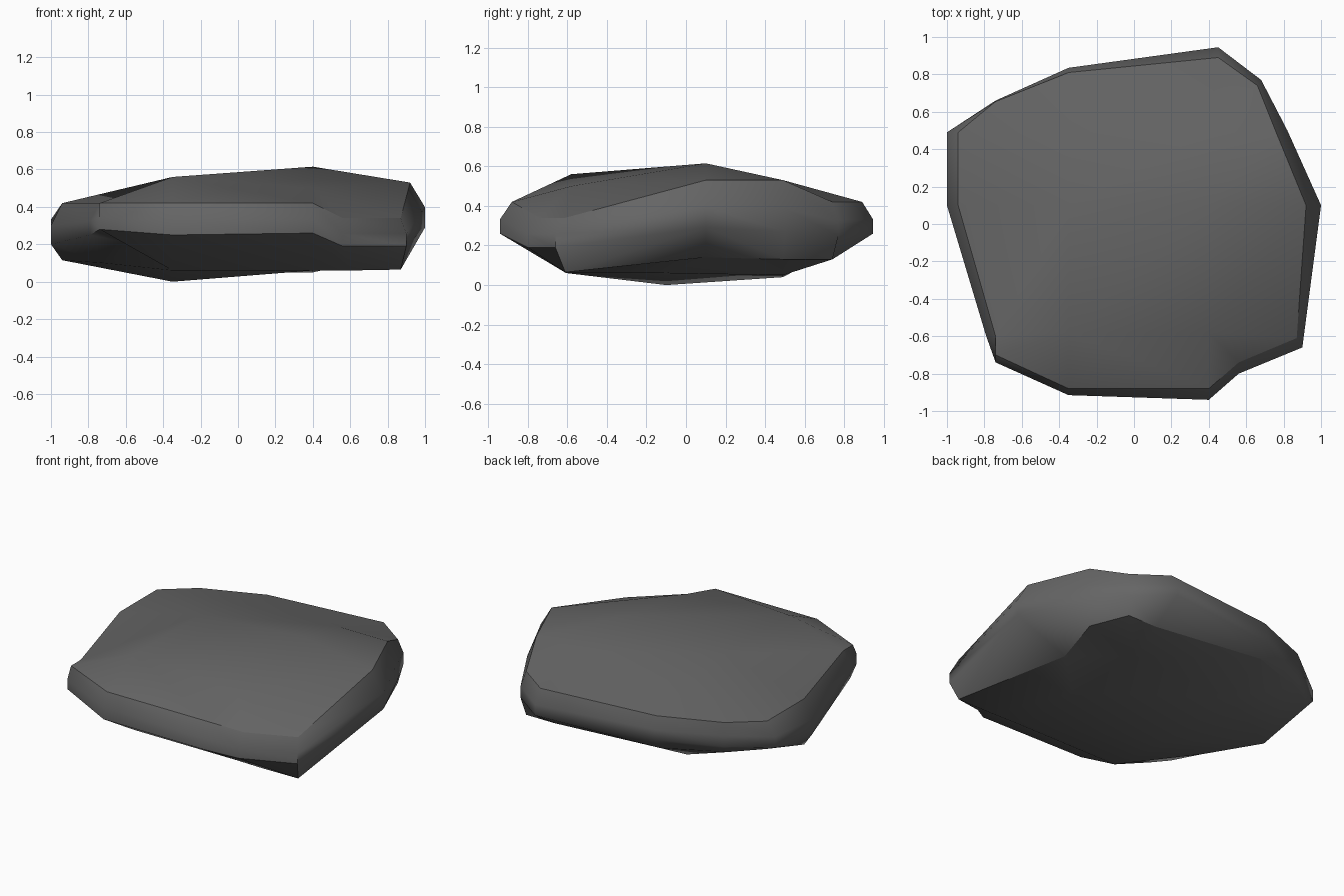
import bpy
import bmesh
from mathutils import Vector
from mathutils.geometry import delaunay_2d_cdt

cube = bpy.data.objects.get("Cube")
if cube:
    bpy.data.objects.remove(cube, do_unlink=True)

# Stone colour
stone = bpy.data.materials.new("dark grey stone")
stone.use_nodes = True
colour = (0.13, 0.13, 0.13, 1)
stone.diffuse_color = colour
shader = next(n for n in stone.node_tree.nodes if n.type == 'BSDF_PRINCIPLED')
shader.inputs["Base Color"].default_value = colour
shader.inputs["Roughness"].default_value = 0.9

# Outline of the upper face, counted clockwise from the back right
top_outline = [
    (-.94, .49, .42), (-.74, .655, .42), (-.35, .81, .42), (.45, .89, .42),
    (.66, .74, .42), (.76, .49, .53), (.92, .1, .53), (.87, -.61, .34),
    (.56, -.74, .34), (.4, -.88, .42), (-.35, -.88, .42), (-.74, -.7, .42),
    (-.74, -.6, .42), (-.94, .1, .42),
]
# Widest outline, at the lower edge of the side wall
wall_outline = [
    (-1, .49, .26), (-.74, .66, .26), (-.35, .835, .27), (.45, .945, .26),
    (.68, .77, .25), (.82, .5, .27), (1, .1, .29), (.9, -.66, .19),
    (.56, -.8, .19), (.4, -.94, .26), (-.35, -.915, .25), (-.74, -.74, .28),
    (-.79, -.6, .25), (-1, .1, .2),
]
# Outline of the underside
bottom_outline = [
    (-.94, .49, .235), (-.74, .62, .21), (-.35, .77, .19), (.45, .74, .13),
    (.66, .74, .13), (.76, .49, .13), (.63, .1, .14), (.87, -.61, .065),
    (.6, -.605, .06), (.4, -.6, .06), (-.35, -.6, .06), (-.55, -.66, .2),
    (-.72, -.22, .1), (-.94, .1, .115),
]
# Facet corners inside the upper face and the underside
top_peaks = [(-.35, -.58, .56), (.4, -.58, .5), (-.35, .1, .56),
             (.4, .1, .615), (-.35, .49, .49), (.4, .49, .53)]
bottom_peaks = [(-.35, -.1, 0), (.4, -.1, .06), (-.35, .49, .04), (.4, .49, .05)]

bm = bmesh.new()


def add_points(points):
    return [bm.verts.new(p) for p in points]


def make_cap(ring, peaks, ridges):
    """Fill a loop with facets through the peaks, keeping the ridges."""
    points = ring + peaks
    count = len(ring)
    edges = [(i, (i + 1) % count) for i in range(count)]
    edges += [(points.index(a), points.index(b)) for a, b in ridges]
    result = delaunay_2d_cdt([Vector(v.co.xy) for v in points], edges, [], 1, 1e-5)
    origins = result[3]
    for face in result[2]:
        bm.faces.new([points[origins[i][0]] for i in face])


def sharpen(ring, stations):
    """Crease the loop edges that start at the given stations."""
    for i in stations:
        bm.edges.get((ring[i], ring[(i + 1) % len(ring)])).smooth = False


# Side wall with chamfers above and below
shoulder = [(x, y, z + .45 * (top[2] - z))
            for (x, y, z), top in zip(wall_outline, top_outline)]
rings = [add_points(r) for r in (bottom_outline, wall_outline, shoulder, top_outline)]
under, wall, _, upper = rings
for low, high in zip(rings, rings[1:]):
    for i in range(len(low)):
        j = (i + 1) % len(low)
        bm.faces.new((low[i], low[j], high[j], high[i]))

# Left flank folds outward above the hollow in the underside
for corner in (under[5], under[7]):
    face = next(f for f in corner.link_faces if wall[6] in f.verts)
    bmesh.utils.face_split(face, corner, wall[6])

# Upper face with diagonal ridges, and the underside
peaks = add_points(top_peaks)
make_cap(upper, peaks, [(peaks[0], peaks[3]), (peaks[2], peaks[5]),
                        (peaks[1], upper[6])])
make_cap(under, add_points(bottom_peaks), [])
bmesh.ops.recalc_face_normals(bm, faces=bm.faces)

# Crisp edges around the upper face, back of the underside and front wall
sharpen(upper, range(len(upper)))
sharpen(under, range(1, 7))
sharpen(wall, range(7, 11))

mesh = bpy.data.meshes.new("flat_stone")
bm.to_mesh(mesh)
bm.free()
mesh.materials.append(stone)
rock = bpy.data.objects.new("flat_stone", mesh)
bpy.context.collection.objects.link(rock)

# Soft shading elsewhere
bpy.ops.object.select_all(action='DESELECT')
rock.select_set(True)
bpy.context.view_layer.objects.active = rock
bpy.ops.object.shade_smooth_by_angle(angle=1.0)
